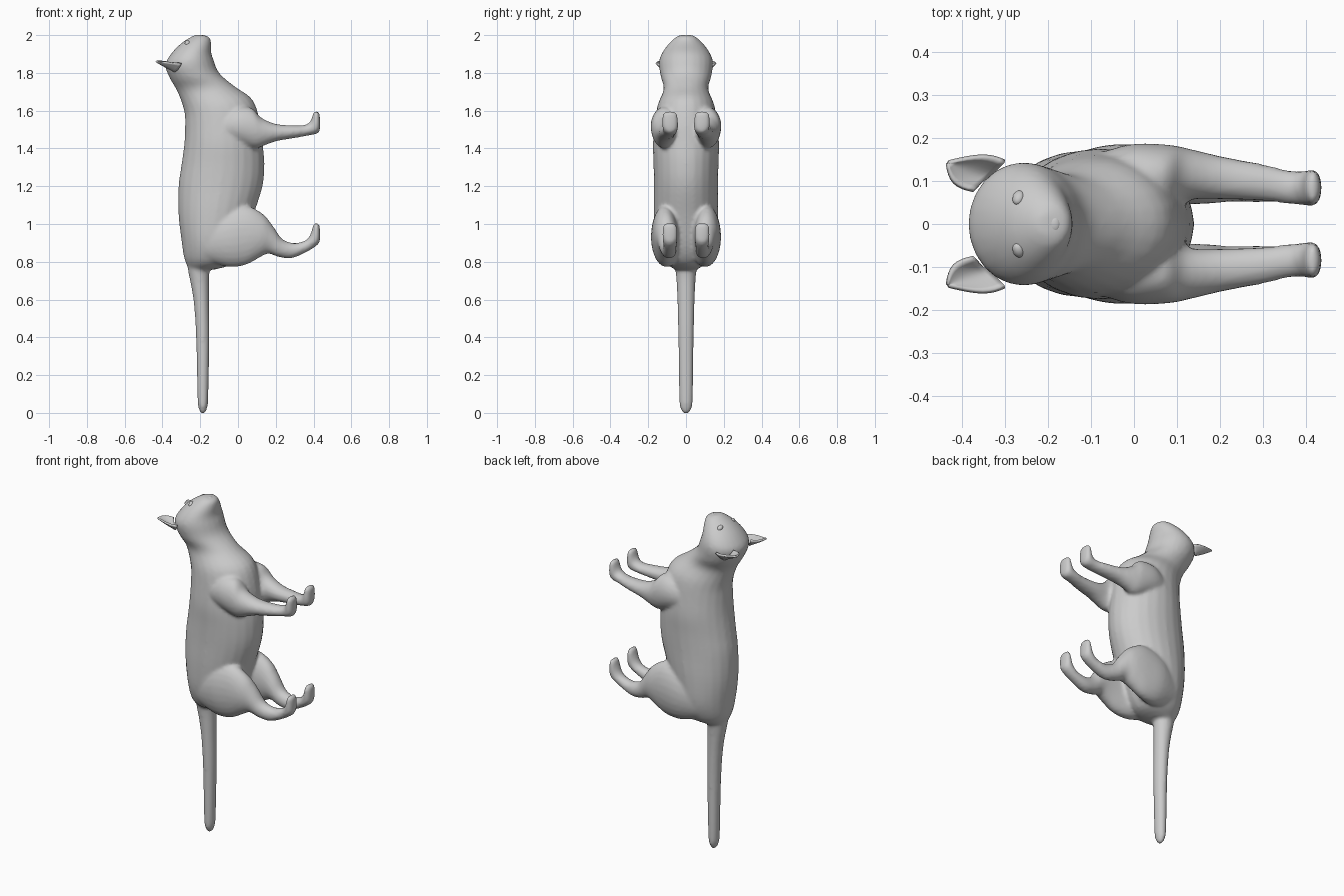
import bpy
import bmesh
import math
from mathutils import Vector

start_cube = bpy.data.objects.get("Cube")
if start_cube:
    bpy.data.objects.remove(start_cube, do_unlink=True)

GREY = (0.6, 0.6, 0.6, 1.0)
fur = bpy.data.materials.new("plain grey")
fur.use_nodes = True
fur.diffuse_color = GREY
fur.node_tree.nodes["Principled BSDF"].inputs["Base Color"].default_value = GREY


def add_object(name, bm):
    """Turn a bmesh into a smooth grey object."""
    bmesh.ops.recalc_face_normals(bm, faces=bm.faces[:])
    for face in bm.faces:
        face.smooth = True
    mesh = bpy.data.meshes.new(name)
    bm.to_mesh(mesh)
    bm.free()
    mesh.materials.append(fur)
    obj = bpy.data.objects.new(name, mesh)
    bpy.context.collection.objects.link(obj)
    return obj


def spline(before, start, end, after, t):
    """Smooth value between start and end."""
    bend = 2 * before - 5 * start + 4 * end - after
    twist = 3 * start - before - 3 * end + after
    return start + ((end - before) * t + bend * t * t + twist * t ** 3) / 2


def loft(name, rings, side=1, steps=4, sides=24):
    """Skin oval rings: upper edge x, z, lower edge x, z, middle y, half width."""
    smooth_rings = []
    last = len(rings) - 1
    for i in range(last):
        around = (rings[max(i - 1, 0)], rings[i], rings[i + 1], rings[min(i + 2, last)])
        for step in range(steps):
            smooth_rings.append([spline(*values, step / steps) for values in zip(*around)])
    smooth_rings.append(rings[last])

    bm = bmesh.new()
    loops = []
    for ax, az, bx, bz, middle, half in smooth_rings:
        loop = []
        for k in range(sides):
            angle = math.tau * k / sides
            c, s = math.cos(angle) / 2, math.sin(angle)
            loop.append(bm.verts.new(((ax + bx) / 2 + (ax - bx) * c,
                                      side * (middle + half * s),
                                      (az + bz) / 2 + (az - bz) * c)))
        loops.append(loop)
    for lower, upper in zip(loops, loops[1:]):
        for k in range(sides):
            n = (k + 1) % sides
            bm.faces.new((lower[k], lower[n], upper[n], upper[k]))
    bm.faces.new(loops[0])
    bm.faces.new(loops[-1])
    return add_object(name, bm)


# Trunk, neck and head in one sweep, from rump to muzzle
trunk = loft("trunk", [
    (-.26, .76, -.12, .76, 0, .06),
    (-.285, .82, -.03, .79, 0, .12),
    (-.3, .92, .03, .88, 0, .16),
    (-.315, 1.05, .08, 1.04, 0, .17),
    (-.315, 1.2, .13, 1.2, 0, .17),
    (-.3, 1.31, .14, 1.32, 0, .172),
    (-.285, 1.42, .13, 1.43, 0, .175),
    (-.28, 1.52, .115, 1.55, 0, .165),
    (-.285, 1.6, .075, 1.66, 0, .15),
    (-.32, 1.7, -.02, 1.73, 0, .118),
    (-.36, 1.77, -.1, 1.8, 0, .135),
    (-.385, 1.84, -.13, 1.87, 0, .143),
    (-.355, 1.9, -.142, 1.91, 0, .127),
    (-.3, 1.957, -.142, 1.95, 0, .092),
    (-.24, 1.995, -.146, 1.98, 0, .055),
    (-.215, 2.003, -.16, 1.995, 0, .03),
])

# Straight hanging tail
tail = loft("tail", [
    (-.28, .86, -.12, .8, 0, .075),
    (-.264, .75, -.15, .75, 0, .055),
    (-.236, .6, -.153, .6, 0, .046),
    (-.222, .4, -.151, .4, 0, .041),
    (-.215, .1, -.157, .1, 0, .037),
    (-.21, .03, -.162, .03, 0, .031),
    (-.196, -.003, -.176, -.003, 0, .012),
])

# Legs, from inside the trunk out to the upturned paws
front_leg_rings = [
    (-.12, 1.57, -.1, 1.43, .09, .065),
    (-.02, 1.62, 0, 1.42, .102, .083),
    (.07, 1.615, .09, 1.4, .112, .072),
    (.12, 1.565, .15, 1.42, .115, .058),
    (.2, 1.53, .21, 1.44, .107, .05),
    (.3, 1.522, .3, 1.455, .096, .043),
    (.355, 1.525, .37, 1.468, .085, .039),
    (.38, 1.54, .422, 1.48, .083, .041),
    (.39, 1.56, .435, 1.51, .084, .044),
    (.4, 1.59, .433, 1.575, .085, .038),
    (.41, 1.598, .426, 1.593, .085, .02),
]
hind_leg_rings = [
    (-.2, 1, -.16, .8, .09, .06),
    (-.08, 1.08, -.05, .772, .1, .083),
    (.04, 1.098, .04, .783, .11, .072),
    (.13, 1.055, .11, .82, .108, .063),
    (.185, .99, .16, .843, .1, .053),
    (.235, .92, .21, .827, .095, .044),
    (.3, .899, .28, .818, .088, .038),
    (.36, .915, .36, .85, .085, .035),
    (.38, .94, .425, .893, .085, .039),
    (.39, .965, .435, .93, .085, .041),
    (.4, .998, .433, .985, .085, .036),
    (.41, 1.006, .426, 1.002, .085, .02),
]
parts = [trunk, tail]
for side, word in ((1, "left"), (-1, "right")):
    parts.append(loft(word + "_front_leg", front_leg_rings, side))
    parts.append(loft(word + "_hind_leg", hind_leg_rings, side))

# Merge the lofts into one continuous skin
bpy.ops.object.select_all(action="DESELECT")
for part in parts:
    part.select_set(True)
bpy.context.view_layer.objects.active = trunk
bpy.ops.object.join()
trunk.name = "body_skin"
remesh = trunk.modifiers.new("fuse", "REMESH")
remesh.mode = "VOXEL"
remesh.voxel_size = 0.01
remesh.use_smooth_shade = True
soften = trunk.modifiers.new("soften", "SMOOTH")
soften.factor = 0.5
soften.iterations = 5

# Height of the face under a point, for seating the features
bpy.context.view_layer.update()
skin = trunk.evaluated_get(bpy.context.evaluated_depsgraph_get())


def face_height(x, y):
    hit, place, normal, index = skin.ray_cast(Vector((x, y, 3)), Vector((0, 0, -1)))
    return place.z if hit else 1.95


def bead(name, x, y, size, sink):
    """Small oval bump seated on the face."""
    bm = bmesh.new()
    bmesh.ops.create_uvsphere(bm, u_segments=16, v_segments=10, radius=1)
    bmesh.ops.scale(bm, vec=size, verts=bm.verts[:])
    obj = add_object(name, bm)
    obj.location = (x, y, face_height(x, y) - sink)
    return obj


def ear(name, side, rows=8, columns=10):
    """Cupped pointed sheet, open towards the face."""
    inner = Vector((-.372, .078, 1.858))
    outer = Vector((-.3, .145, 1.85))
    tip = Vector((-.434, .143, 1.862))
    across = (outer - inner).normalized()
    bm = bmesh.new()
    grid = []
    for r in range(rows + 1):
        v = 0.97 * r / rows
        row = []
        for c in range(columns + 1):
            u = c / columns
            p = inner.lerp(outer, u).lerp(tip, v)
            p += across * (u - 0.5) * 0.04 * math.sin(math.pi * v)
            p.z -= 0.045 * math.sin(math.pi * u) * (1 - v)
            row.append(bm.verts.new((p.x, side * p.y, p.z)))
        grid.append(row)
    for low, high in zip(grid, grid[1:]):
        for c in range(columns):
            bm.faces.new((low[c], low[c + 1], high[c + 1], high[c]))
    obj = add_object(name, bm)
    thickness = obj.modifiers.new("thickness", "SOLIDIFY")
    thickness.thickness = 0.01
    thickness.offset = 0


# Ears, eyes and nose
for side, word in ((1, "left"), (-1, "right")):
    ear(word + "_ear", side)
    eye = bead(word + "_eye", -.268, side * .061, (.014, .019, .012), .005)
    eye.rotation_euler = (side * -0.6, -0.5, 0)
bead("nose", -.185, 0, (.014, .02, .008), .006)
